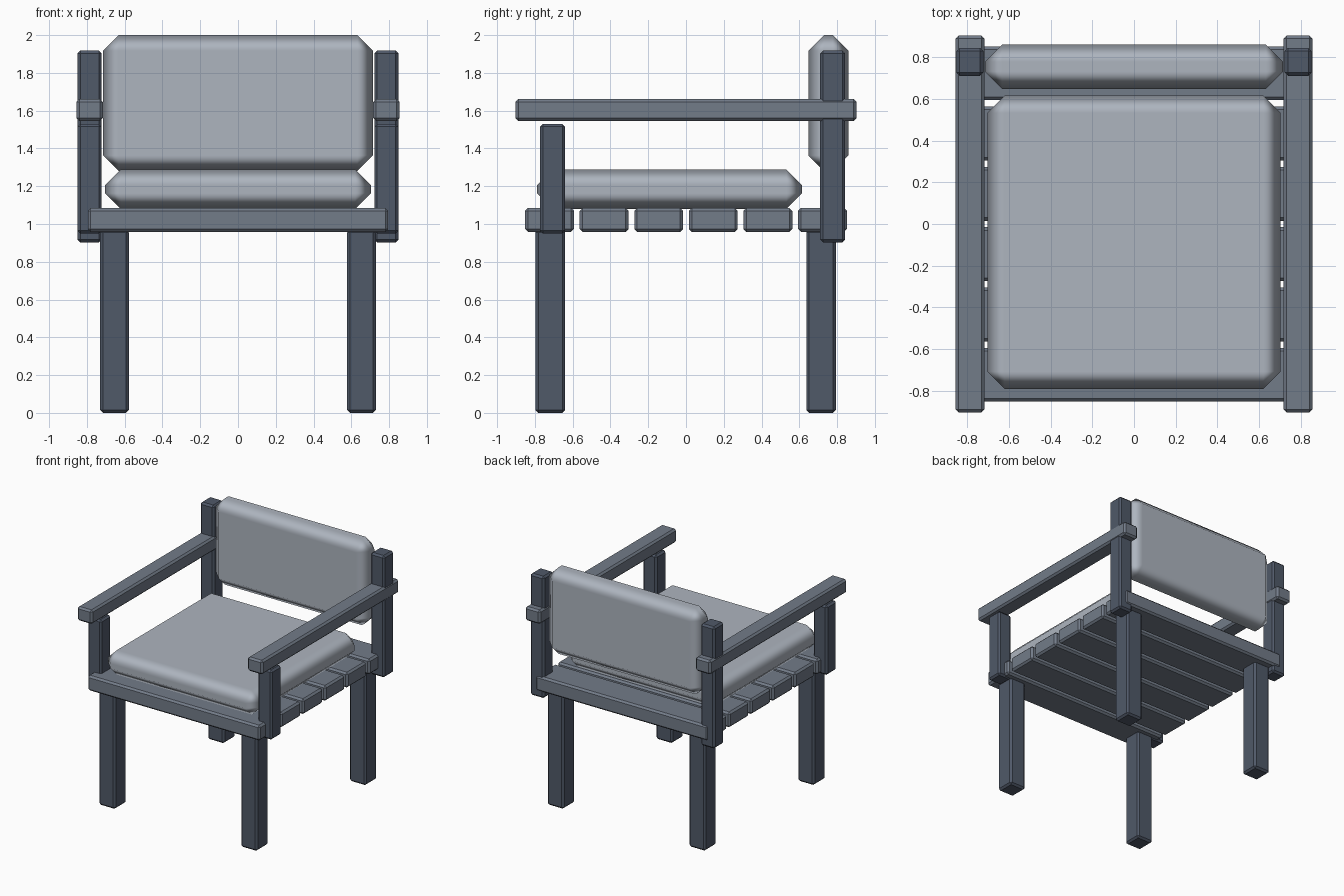
import bpy

if "Cube" in bpy.data.objects:
    bpy.data.objects.remove(bpy.data.objects["Cube"])


def material(name, colour):
    m = bpy.data.materials.new(name)
    m.diffuse_color = (*colour, 1)
    m.use_nodes = True
    m.node_tree.nodes["Principled BSDF"].inputs["Base Color"].default_value = m.diffuse_color
    return m


DARK = material("dark_wood", (0.08, 0.10, 0.14))
MID = material("slat_wood", (0.17, 0.20, 0.25))
CLOTH = material("cushion_cloth", (0.42, 0.46, 0.52))


def block(name, x, y, z, mat, bevel=0.015, smooth=False):
    """Bevelled box given as (min, max) ranges on each axis."""
    spans = (x, y, z)
    bpy.ops.mesh.primitive_cube_add(size=1, location=[(a + b) / 2 for a, b in spans])
    ob = bpy.context.object
    ob.name = name
    ob.scale = [b - a for a, b in spans]
    bpy.ops.object.transform_apply(location=False, rotation=False, scale=True)
    ob.data.materials.append(mat)
    if smooth:
        bpy.ops.object.shade_smooth()
    mod = ob.modifiers.new("rounded_edges", 'BEVEL')
    mod.width = bevel
    mod.segments = 1
    mod.harden_normals = smooth
    return ob


# legs, arm posts and arm rests on both sides
for side, s in (("left", -1), ("right", 1)):
    def mx(a, b):
        return tuple(sorted((s * a, s * b)))
    block(f"front_leg_{side}", mx(0.578, 0.73), (-0.797, -0.64), (0, 0.97), DARK)
    block(f"back_leg_{side}", mx(0.578, 0.73), (0.637, 0.793), (0, 0.97), DARK)
    block(f"front_arm_post_{side}", mx(0.722, 0.85), (-0.773, -0.64), (0.95, 1.53), DARK)
    block(f"back_post_{side}", mx(0.722, 0.85), (0.71, 0.843), (0.903, 1.918), DARK)
    block(f"arm_rest_{side}", mx(0.716, 0.855), (-0.903, 0.903), (1.545, 1.662), MID)

# seat slats
for i in range(6):
    c = -0.7225 + i * 0.289
    block(f"seat_slat_{i + 1}", (-0.795, 0.795), (c - 0.129, c + 0.129), (0.958, 1.085), MID)

# cushions
block("seat_cushion", (-0.703, 0.703), (-0.79, 0.615), (1.08, 1.288), CLOTH, 0.083, True)
block("back_cushion", (-0.715, 0.715), (0.648, 0.86), (1.28, 2.0), CLOTH, 0.083, True)
